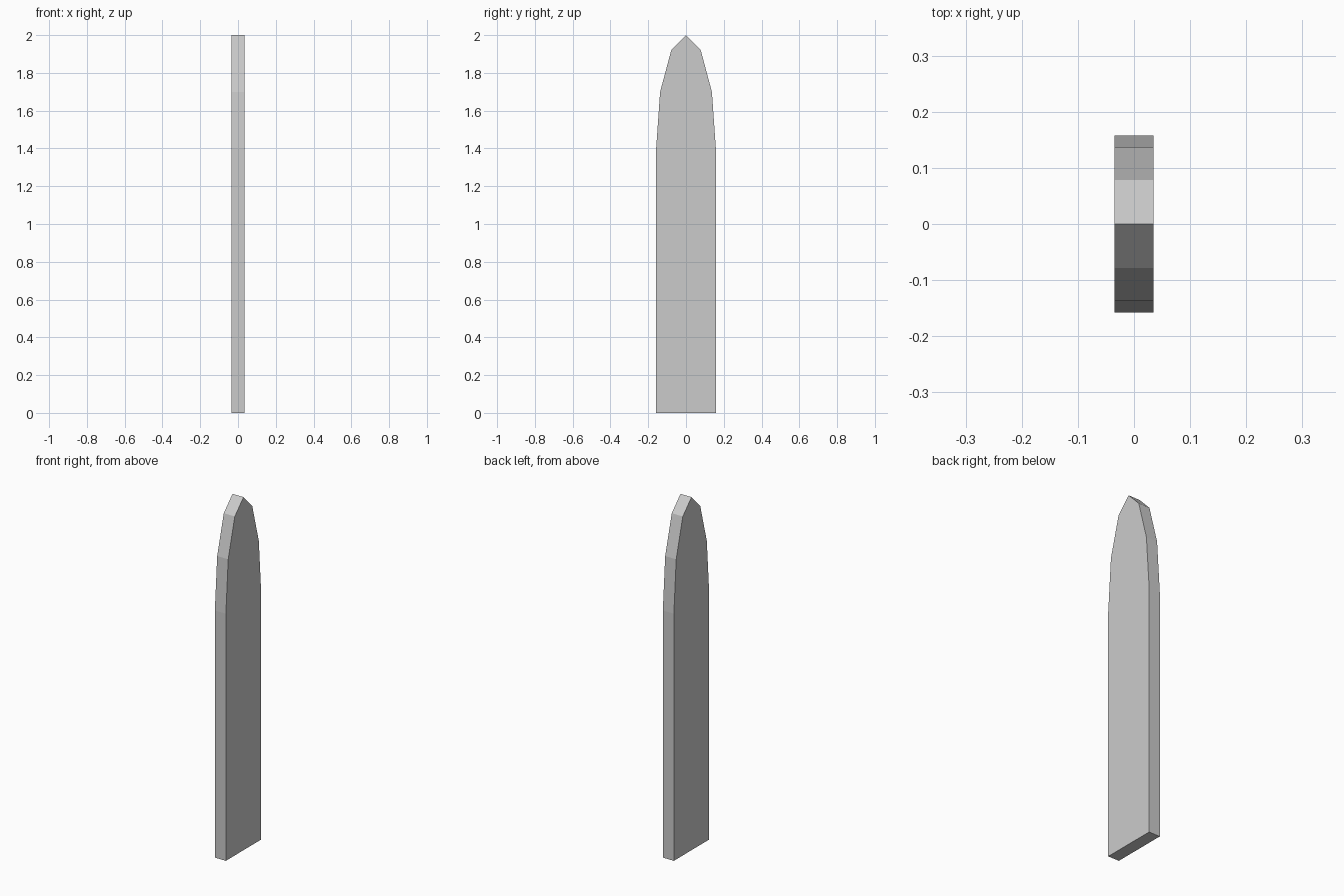
import bpy, bmesh

if "Cube" in bpy.data.objects:
    bpy.data.objects.remove(bpy.data.objects["Cube"])

# Half profile of the picket (y, z), from the base up to the shoulder below the tip
HALF = [(0.158, 0.0), (0.158, 1.40), (0.137, 1.70), (0.078, 1.92)]
TIP = (0.0, 2.0)
THICKNESS = 0.069

# Mirror the half profile into a closed outline
outline = HALF + [TIP] + [(-y, z) for y, z in reversed(HALF)]

# Extrude the outline along x into a flat-faced board
bm = bmesh.new()
face = bm.faces.new([bm.verts.new((-THICKNESS / 2, y, z)) for y, z in outline])
result = bmesh.ops.extrude_face_region(bm, geom=[face], use_keep_orig=True)
verts = [v for v in result["geom"] if isinstance(v, bmesh.types.BMVert)]
bmesh.ops.translate(bm, verts=verts, vec=(THICKNESS, 0, 0))
bmesh.ops.recalc_face_normals(bm, faces=bm.faces[:])

mesh = bpy.data.meshes.new("fence_picket")
bm.to_mesh(mesh)
bm.free()
bpy.context.collection.objects.link(bpy.data.objects.new("fence_picket", mesh))
